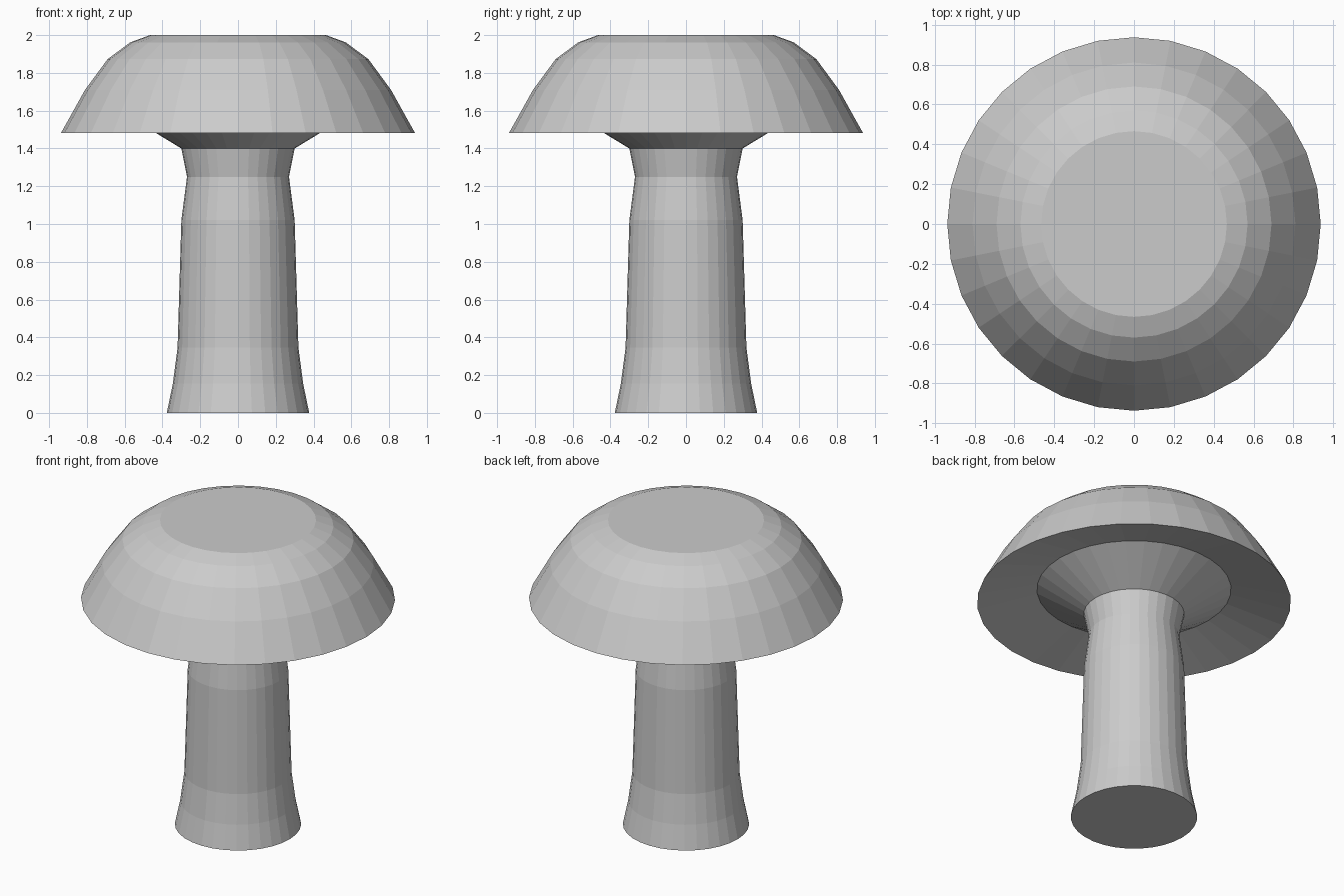
import bpy
import bmesh
from math import cos, sin, tau

if "Cube" in bpy.data.objects:
    bpy.data.objects.remove(bpy.data.objects["Cube"])

SIDES = 32


def lathe(name, profile, close_bottom=False, close_top=False):
    """Turn (radius, z) points around z; points run so that outside is on the right."""
    bm = bmesh.new()
    rings = [[bm.verts.new((r * cos(tau * i / SIDES), r * sin(tau * i / SIDES), z))
              for i in range(SIDES)] for r, z in profile]
    for low, high in zip(rings, rings[1:]):
        for i in range(SIDES):
            j = (i + 1) % SIDES
            bm.faces.new((low[i], low[j], high[j], high[i]))
    if close_bottom:
        bm.faces.new(rings[0][::-1])
    if close_top:
        bm.faces.new(rings[-1])
    mesh = bpy.data.meshes.new(name)
    bm.to_mesh(mesh)
    bm.free()
    obj = bpy.data.objects.new(name, mesh)
    bpy.context.collection.objects.link(obj)
    return obj


# Stem: flared foot, slight taper, pinched neck (open where it meets the cap)
lathe("stem", [(0.377, 0), (0.345, 0.155), (0.32, 0.345), (0.30, 1.02),
               (0.27, 1.25), (0.30, 1.40)], close_bottom=True)

# Cap: cone rising from the neck, recessed underside, rim, stepped dome, flat top
lathe("cap", [(0.30, 1.40), (0.58, 1.57), (0.937, 1.482), (0.81, 1.71),
              (0.69, 1.873), (0.57, 1.962), (0.466, 2.0)], close_top=True)
